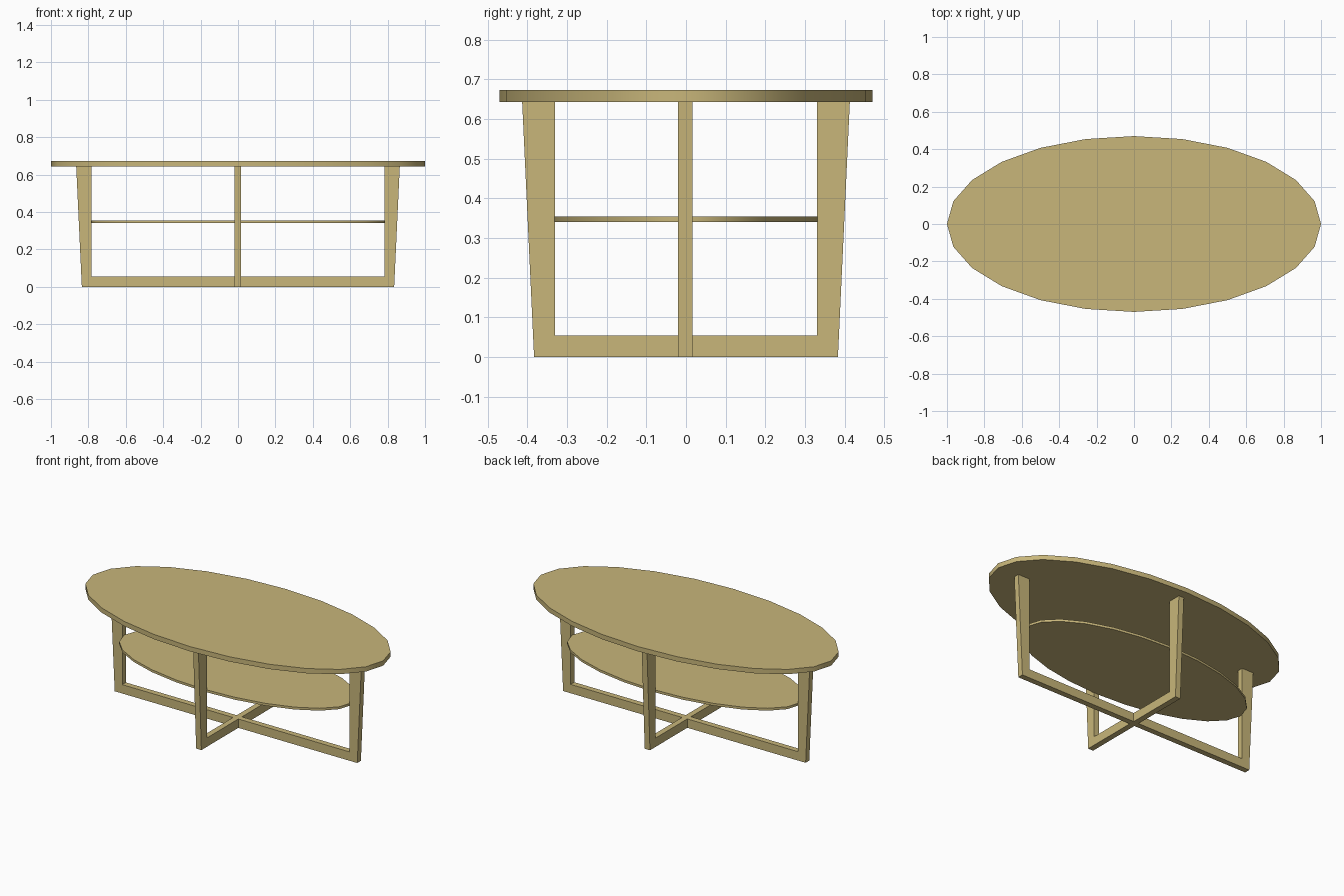
import bpy, bmesh, math

if "Cube" in bpy.data.objects:
    bpy.data.objects.remove(bpy.data.objects["Cube"])

wood = bpy.data.materials.new("pale_wood")
wood.diffuse_color = (0.578, 0.468, 0.195, 1)
wood.use_nodes = True
wood.node_tree.nodes["Principled BSDF"].inputs["Base Color"].default_value = wood.diffuse_color


def prism(name, points, offset, smooth=False):
    """Extrude a closed outline of 3D points along an offset."""
    bm = bmesh.new()
    face = bm.faces.new([bm.verts.new(p) for p in points])
    ext = bmesh.ops.extrude_face_region(bm, geom=[face])
    moved = [g for g in ext["geom"] if isinstance(g, bmesh.types.BMVert)]
    bmesh.ops.translate(bm, verts=moved, vec=offset)
    bmesh.ops.recalc_face_normals(bm, faces=bm.faces)
    mesh = bpy.data.meshes.new(name)
    bm.to_mesh(mesh)
    bm.free()
    mesh.materials.append(wood)
    obj = bpy.data.objects.new(name, mesh)
    bpy.context.collection.objects.link(obj)
    if smooth:
        bpy.ops.object.select_all(action="DESELECT")
        obj.select_set(True)
        bpy.context.view_layer.objects.active = obj
        bpy.ops.object.shade_smooth_by_angle(angle=math.radians(35))
    return obj


def oval(name, rx, ry, z0, z1):
    angles = [2 * math.pi * i / 24 for i in range(24)]
    pts = [(rx * math.cos(a), ry * math.sin(a), z0) for a in angles]
    return prism(name, pts, (0, 0, z1 - z0), smooth=True)


# Oval top and shelf
oval("table_top", 1.0, 0.47, 0.643, 0.673)
oval("shelf", 0.785, 0.332, 0.34, 0.355)


# U-shaped frames: tapered legs joined by a floor rail
def frame(name, inner, foot, head, along_x):
    half = [(inner, 0.055), (inner, 0.643), (head, 0.643), (foot, 0.0)]
    outline = half + [(-u, z) for u, z in reversed(half)]
    if along_x:
        prism(name, [(u, -0.02, z) for u, z in outline], (0, 0.036, 0))
    else:
        prism(name, [(-0.02, u, z) for u, z in outline], (0.036, 0, 0))


frame("long_leg_frame", 0.783, 0.835, 0.865, True)
frame("cross_leg_frame", 0.33, 0.383, 0.413, False)
